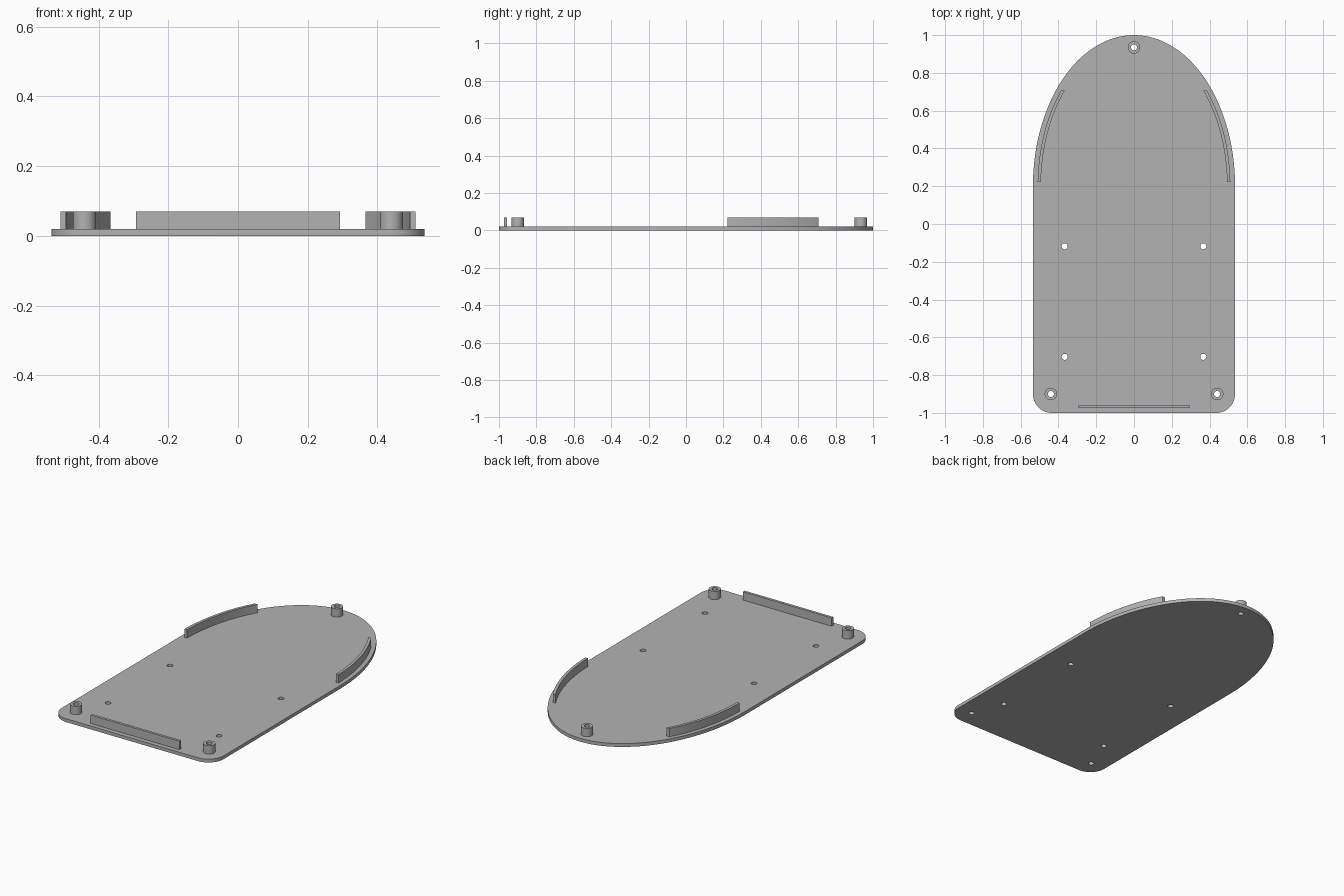
import bpy, bmesh
from math import sin, cos, pi, asin

if "Cube" in bpy.data.objects:
    bpy.data.objects.remove(bpy.data.objects["Cube"])

HALF_W, BASE_Y, NOSE = 0.535, 0.2, 0.8   # body half width, start and length of the rounded end
PLATE_T, TOP = 0.02, 0.07
HOLE_R, BOSS_R, CORNER_R = 0.016, 0.033, 0.1

grey = bpy.data.materials.new("plain grey")
grey.use_nodes = True
colour = (0.45, 0.45, 0.45, 1)
grey.diffuse_color = colour
grey.node_tree.nodes["Principled BSDF"].inputs["Base Color"].default_value = colour


def arc(cx, cy, rx, ry, a0, a1, n):
    steps = [a0 + (a1 - a0) * i / n for i in range(n + 1)]
    return [(cx + rx * cos(a), cy + ry * sin(a)) for a in steps]


def circle(cx, cy, r, n=32):
    return arc(cx, cy, r, r, 0, 2 * pi, n)[:-1]


def slab(name, loops, z0, z1):
    """Extrude an outline, with any inner loops as holes, from z0 to z1."""
    curve = bpy.data.curves.new(name, "CURVE")
    curve.dimensions, curve.fill_mode = "2D", "BOTH"
    curve.extrude = (z1 - z0) / 2
    for loop in loops:
        spline = curve.splines.new("POLY")
        spline.points.add(len(loop) - 1)
        for point, (x, y) in zip(spline.points, loop):
            point.co = (x, y, 0, 1)
        spline.use_cyclic_u = True
    temp = bpy.data.objects.new(name + "_outline", curve)
    bpy.context.collection.objects.link(temp)
    graph = bpy.context.evaluated_depsgraph_get()
    mesh = bpy.data.meshes.new_from_object(temp.evaluated_get(graph))
    bpy.data.objects.remove(temp)

    bm = bmesh.new()
    bm.from_mesh(mesh)
    bmesh.ops.remove_doubles(bm, verts=bm.verts, dist=0.0001)
    bmesh.ops.translate(bm, verts=bm.verts, vec=(0, 0, (z0 + z1) / 2))
    bmesh.ops.recalc_face_normals(bm, faces=bm.faces)
    bm.to_mesh(mesh)
    bm.free()
    mesh.materials.clear()
    mesh.materials.append(grey)
    obj = bpy.data.objects.new(name, mesh)
    bpy.context.collection.objects.link(obj)
    bpy.ops.object.select_all(action="DESELECT")
    obj.select_set(True)
    bpy.context.view_layer.objects.active = obj
    bpy.ops.object.shade_smooth_by_angle(angle=pi / 6)
    return obj


# Base plate: elliptical end, rounded square end, seven through holes
boss_spots = {"back": (0, 0.935), "left": (0.44, -0.9), "right": (-0.44, -0.9)}
screw_spots = [(s * 0.367, y) for s in (1, -1) for y in (-0.118, -0.703)]
cx, cy = HALF_W - CORNER_R, -1 + CORNER_R
outline = (arc(0, BASE_Y, HALF_W, NOSE, 0, pi, 96)
           + arc(-cx, cy, CORNER_R, CORNER_R, pi, 1.5 * pi, 16)
           + arc(cx, cy, CORNER_R, CORNER_R, 1.5 * pi, 2 * pi, 16))
holes = [circle(x, y, HOLE_R) for x, y in list(boss_spots.values()) + screw_spots]
slab("base_plate", [outline] + holes, 0, PLATE_T)

# Hollow screw bosses
for side, (x, y) in boss_spots.items():
    slab(side + "_boss", [circle(x, y, BOSS_R), circle(x, y, HOLE_R)], PLATE_T, TOP)


# Curved side ribs following the plate edge
def rib_edge(inset, y0=0.222, y1=0.708, n=24):
    rx, ry = HALF_W - inset, NOSE - inset
    return arc(0, BASE_Y, rx, ry, asin((y0 - BASE_Y) / ry), asin((y1 - BASE_Y) / ry), n)


rib = rib_edge(0.025) + rib_edge(0.042)[::-1]
for side, s in (("left", 1), ("right", -1)):
    slab(side + "_rib", [[(s * x, y) for x, y in rib]], PLATE_T, TOP)

# Straight front rib
w, y0, y1 = 0.293, -0.973, -0.957
slab("front_rib", [[(-w, y0), (w, y0), (w, y1), (-w, y1)]], PLATE_T, TOP)
